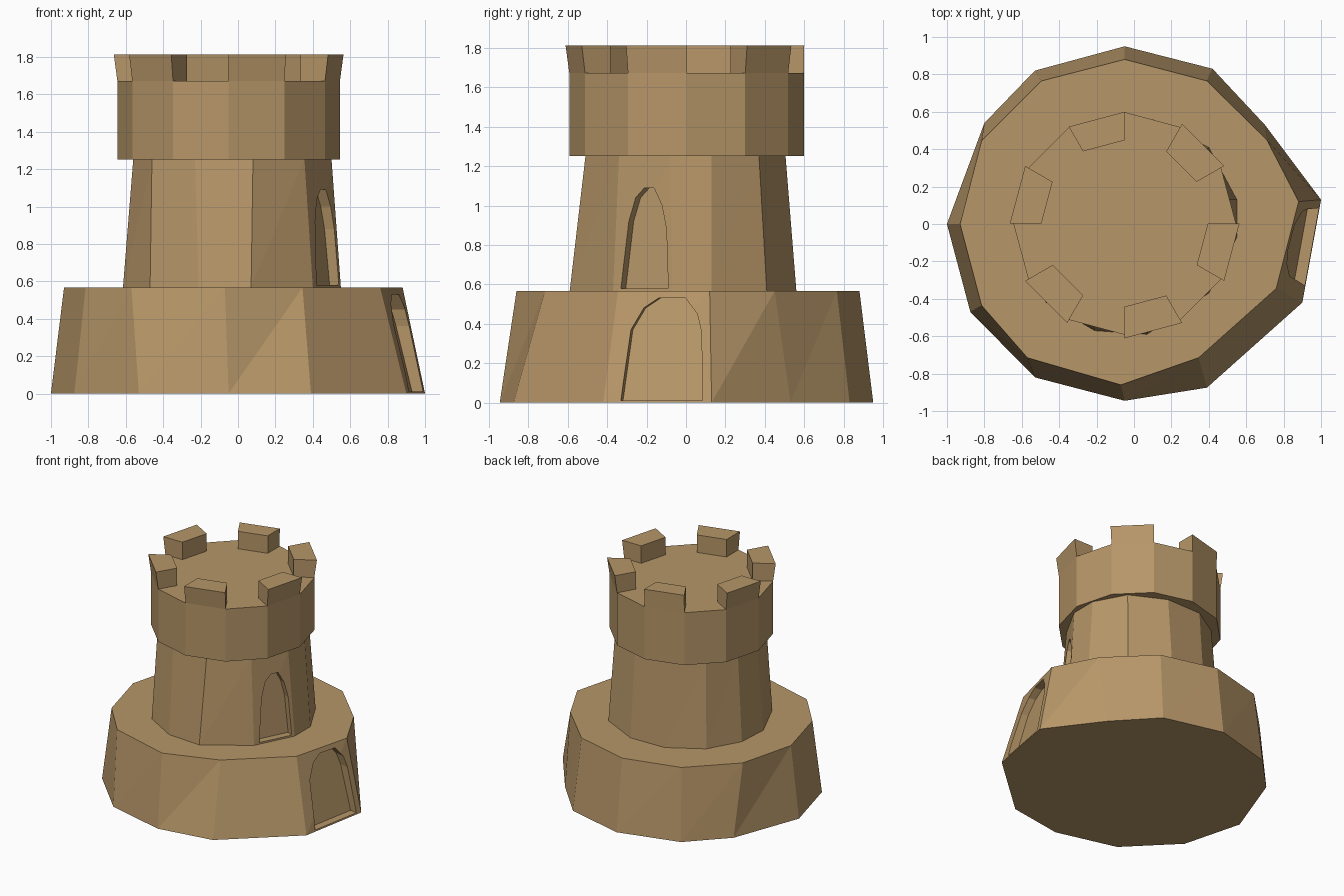
import bpy, bmesh
from math import sin, cos, radians
from mathutils import Vector

if "Cube" in bpy.data.objects:
    bpy.data.objects.remove(bpy.data.objects["Cube"])

stone = bpy.data.materials.new("tan stone")
stone.diffuse_color = (0.47, 0.305, 0.138, 1)
stone.use_nodes = True
stone.node_tree.nodes["Principled BSDF"].inputs["Base Color"].default_value = stone.diffuse_color


def loft(name, low, high, z0, z1):
    """Closed solid between two rings (x, y, counter-clockwise)."""
    bm = bmesh.new()
    a = [bm.verts.new((*p[:2], z0)) for p in low]
    b = [bm.verts.new((*p[:2], z1)) for p in high]
    n = len(a)
    for i in range(n):
        j = (i + 1) % n
        bm.faces.new((a[i], a[j], b[j]))
        bm.faces.new((a[i], b[j], b[i]))
    bm.faces.new(a[::-1])
    bm.faces.new(b)
    return finish(name, bm)


def finish(name, bm):
    bmesh.ops.recalc_face_normals(bm, faces=bm.faces)
    me = bpy.data.meshes.new(name)
    bm.to_mesh(me)
    bm.free()
    me.materials.append(stone)
    ob = bpy.data.objects.new(name, me)
    bpy.context.collection.objects.link(ob)
    return ob


def carve_arch(target, name, profile, p1, p2, p3, depth):
    """Cut a recessed arch, drawn in (y, z), into the wall plane p1-p2-p3."""
    p1, p2, p3 = Vector(p1), Vector(p2), Vector(p3)
    nrm = (p2 - p1).cross(p3 - p1)
    if nrm.x < 0:
        nrm = -nrm
    out = Vector((nrm.x, nrm.y, 0)).normalized()
    pts = [Vector((p1.x - (nrm.y * (y - p1.y) + nrm.z * (z - p1.z)) / nrm.x, y, z))
           for y, z in profile]
    bm = bmesh.new()
    a = [bm.verts.new(p - out * depth) for p in pts]
    b = [bm.verts.new(p + out * 0.1) for p in pts]
    n = len(a)
    for i in range(n):
        j = (i + 1) % n
        bm.faces.new((a[i], a[j], b[j], b[i]))
    bm.faces.new(a[::-1])
    bm.faces.new(b)
    cutter = finish(name + "_cutter", bm)
    mod = target.modifiers.new(name, 'BOOLEAN')
    mod.operation = 'DIFFERENCE'
    mod.solver = 'EXACT'
    mod.object = cutter
    cutter.hide_render = True
    cutter.hide_set(True)


# Rough twelve-sided base
base_low = [(1.0, .13), (.70, .53), (.42, .83), (-.05, .95), (-.53, .82), (-.80, .54),
            (-1.0, 0), (-.875, -.47), (-.53, -.82), (-.05, -.945), (.39, -.875), (.90, -.42)]
base_high = [(.88, .12), (.71, .45), (.39, .765), (-.05, .88), (-.495, .765), (-.815, .445),
             (-.93, 0), (-.815, -.435), (-.57, -.715), (-.07, -.86), (.345, -.715), (.76, -.345)]
base = loft("base", base_low, base_high, 0, .567)

# Tapered shaft
shaft_low = [(.55, -.07), (.55, .13), (.40, .41), (.10, .56), (-.20, .555), (-.46, .40), (-.60, .15),
             (-.615, -.10), (-.47, -.42), (-.21, -.57), (.07, -.59), (.40, -.37)]
shaft_high = [(.50, -.08), (.50, .13), (.37, .37), (.10, .505), (-.20, .50), (-.43, .36), (-.55, .13),
              (-.56, -.10), (-.46, -.36), (-.23, -.49), (.08, -.51), (.355, -.34)]
shaft = loft("shaft", shaft_low, shaft_high, .567, 1.252)

# Arched recesses facing right
carve_arch(base, "lower_doorway",
           [(-.33, .012), (.085, .012), (.08, .36), (.06, .45), (0, .53), (-.14, .53),
            (-.215, .48), (-.28, .37)],
           (1.0, .13, 0), (.90, -.42, 0), (.82, -.11, .567), .06)
carve_arch(shaft, "upper_window",
           [(-.33, .58), (-.09, .58), (-.098, .88), (-.12, 1.0), (-.16, 1.09), (-.21, 1.09),
            (-.255, 1.04), (-.29, .92)],
           (.55, -.07, .567), (.40, -.37, .567), (.427, -.21, 1.252), .055)


# Crown and its six outward-leaning battlements
def polar(r, deg):
    return (-.05 + r * cos(radians(deg)), .003 + r * sin(radians(deg)))


ring = [polar(.595, i * 30) for i in range(12)]
loft("crown", ring, ring, 1.252, 1.672)
for k in range(6):
    a = 30 + 60 * k
    flare = .597 if k == 1 else .614
    inner = [polar(.445, a + 30), polar(.445, a)]
    loft("battlement", [polar(.595, a), polar(.595, a + 30)] + inner,
         [polar(flare, a), polar(flare, a + 30)] + inner, 1.672, 1.812)
